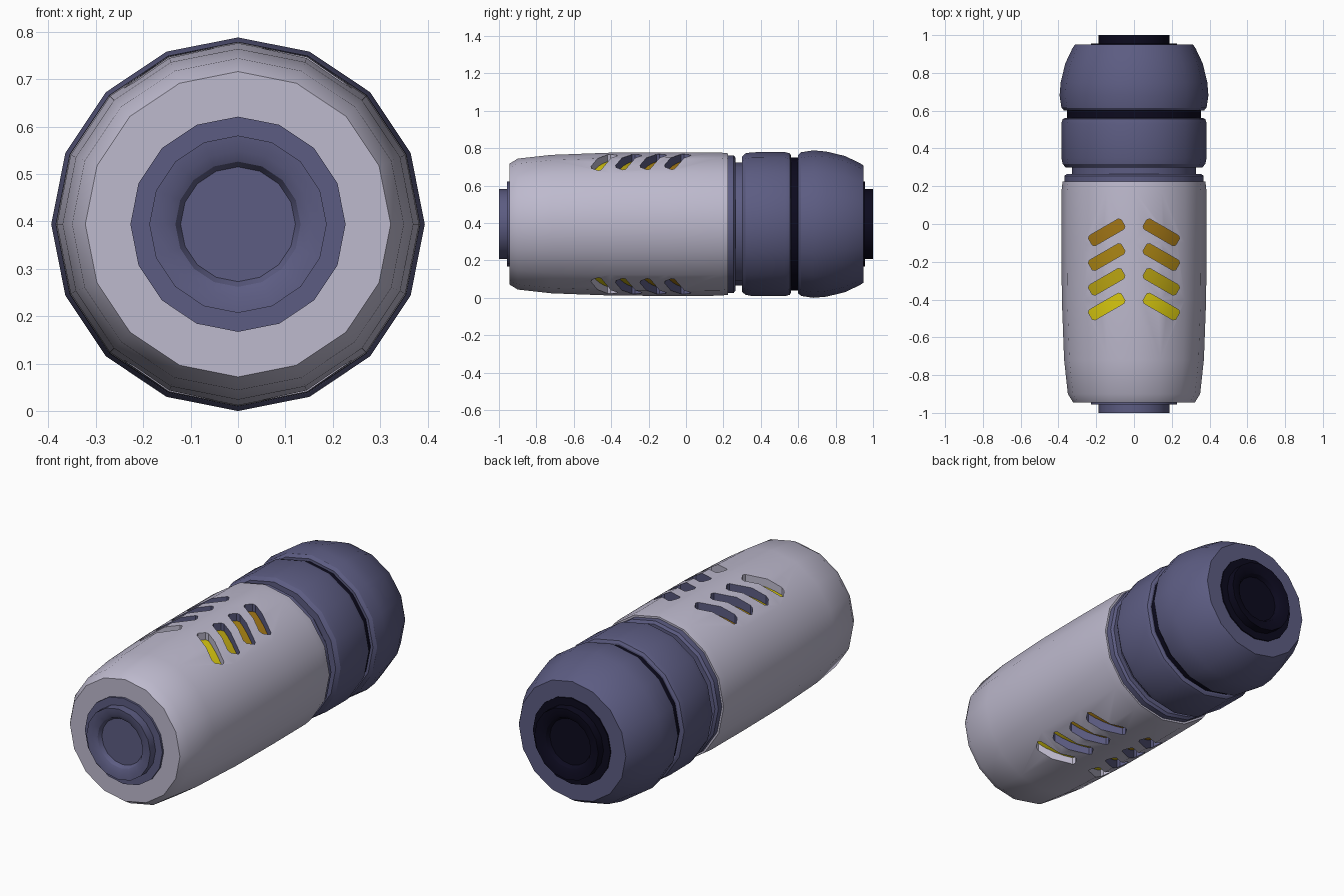
import bpy, bmesh, math
from mathutils import Vector

old = bpy.data.objects.get("Cube")
if old:
    bpy.data.objects.remove(old, do_unlink=True)

SIDES = 16
AXIS_Z = 0.394


def make_material(name, rgb):
    """Flat colour from 0-255 sRGB values."""
    lin = [((c / 255 + 0.055) / 1.055) ** 2.4 if c > 10 else c / 3295 for c in rgb]
    mat = bpy.data.materials.new(name)
    mat.use_nodes = True
    mat.diffuse_color = (*lin, 1)
    bsdf = next(n for n in mat.node_tree.nodes if n.type == 'BSDF_PRINCIPLED')
    bsdf.inputs["Base Color"].default_value = (*lin, 1)
    return mat


shell = make_material("pale lavender", (190, 186, 206))
slate = make_material("slate blue", (92, 92, 130))
black = make_material("blue black", (12, 10, 30))
glow = [make_material("bright yellow", (216, 200, 16)),
        make_material("gold", (186, 164, 18)),
        make_material("amber", (172, 134, 20)),
        make_material("brown orange", (162, 118, 22))]


def add_object(name, bm, mats):
    bmesh.ops.recalc_face_normals(bm, faces=bm.faces)
    mesh = bpy.data.meshes.new(name)
    bm.to_mesh(mesh)
    bm.free()
    obj = bpy.data.objects.new(name, mesh)
    bpy.context.collection.objects.link(obj)
    for m in mats:
        mesh.materials.append(m)
    return obj


def smooth(obj):
    bpy.ops.object.select_all(action='DESELECT')
    obj.select_set(True)
    bpy.context.view_layer.objects.active = obj
    bpy.ops.object.shade_smooth_by_angle(angle=math.radians(28))


def turned(name, profile, mats):
    """Closed solid turned about the long axis from (y, radius) points."""
    bm = bmesh.new()
    rings = []
    for y, r in profile:
        ring = []
        for i in range(SIDES):
            a = math.tau * i / SIDES
            ring.append(bm.verts.new((r * math.cos(a), y, AXIS_Z + r * math.sin(a))))
        rings.append(ring)
    for a, b in zip(rings, rings[1:]):
        for i in range(SIDES):
            j = (i + 1) % SIDES
            bm.faces.new((a[i], a[j], b[j], b[i]))
    bm.faces.new(rings[0])
    bm.faces.new(rings[-1])
    return add_object(name, bm, mats)


# Main shell, with the slot colours ready for the cut
body_mats = [shell, slate] + glow
body = turned("main_shell", [(-0.945, 0.20), (-0.945, 0.322), (-0.90, 0.35),
                             (-0.72, 0.37), (-0.40, 0.382), (-0.10, 0.384),
                             (0.18, 0.383), (0.225, 0.378), (0.225, 0.30)], body_mats)

# Chevron slots: shallow pits with a curved floor
FLOOR_R = 0.338
along = Vector((0.866, -0.5))
across = Vector((0.5, 0.866))
bm = bmesh.new()
for n in range(4):
    for sx in (1, -1):
        for sz in (1, -1):
            start = Vector((0.058, -0.387 + 0.131 * n))
            rows = []
            for t in (0, 0.06, 0.25, 0.5, 0.75, 0.94, 1):
                half = 0.02 if t in (0, 1) else 0.031
                row = []
                for side, high in ((-1, False), (1, False), (1, True), (-1, True)):
                    p = start + along * (0.2 * t) + across * (half * side)
                    h = 0.46 if high else math.sqrt(FLOOR_R ** 2 - p.x ** 2)
                    row.append(bm.verts.new((sx * p.x, p.y, AXIS_Z + sz * h)))
                rows.append(row)
            wall = 0 if n == 0 else 1
            for a, b in zip(rows, rows[1:]):
                for i in range(4):
                    j = (i + 1) % 4
                    f = bm.faces.new((a[i], a[j], b[j], b[i]))
                    f.material_index = 2 + n if i == 0 else wall
            for end in (rows[0], rows[-1]):
                bm.faces.new(end).material_index = wall
cutter = add_object("slot_cutter", bm, body_mats)
cutter.hide_render = True

mod = body.modifiers.new("slots", 'BOOLEAN')
mod.operation = 'DIFFERENCE'
mod.solver = 'EXACT'
mod.object = cutter
bpy.context.view_layer.objects.active = body
bpy.ops.object.modifier_apply(modifier=mod.name)
bpy.data.objects.remove(cutter, do_unlink=True)
smooth(body)


# Dished end plugs, the same at both ends
def end_plug(name, direction, mat):
    pts = [(0.90, 0.227), (0.956, 0.227), (0.956, 0.187), (1.0, 0.187),
           (0.997, 0.155), (0.985, 0.132), (0.965, 0.121), (0.965, 0.03)]
    smooth(turned(name, [(direction * y, r) for y, r in pts], [mat]))


end_plug("front_plug", -1, slate)
end_plug("rear_plug", 1, black)

# Collar and neck behind the shell
smooth(turned("collar", [(0.20, 0.30), (0.20, 0.368), (0.255, 0.368), (0.265, 0.355),
                         (0.265, 0.328), (0.32, 0.328)], [slate]))
# Middle ring
smooth(turned("middle_ring", [(0.30, 0.30), (0.30, 0.362), (0.318, 0.378), (0.35, 0.384),
                              (0.53, 0.385), (0.555, 0.378), (0.562, 0.365),
                              (0.562, 0.30)], [slate]))
# Dark seam between the ring and the rear cap
smooth(turned("dark_seam", [(0.54, 0.356), (0.62, 0.356)], [black]))
# Rear cap
smooth(turned("rear_cap", [(0.60, 0.30), (0.60, 0.37), (0.615, 0.384), (0.68, 0.394),
                           (0.75, 0.388), (0.85, 0.364), (0.93, 0.326), (0.95, 0.313),
                           (0.95, 0.20)], [slate]))
